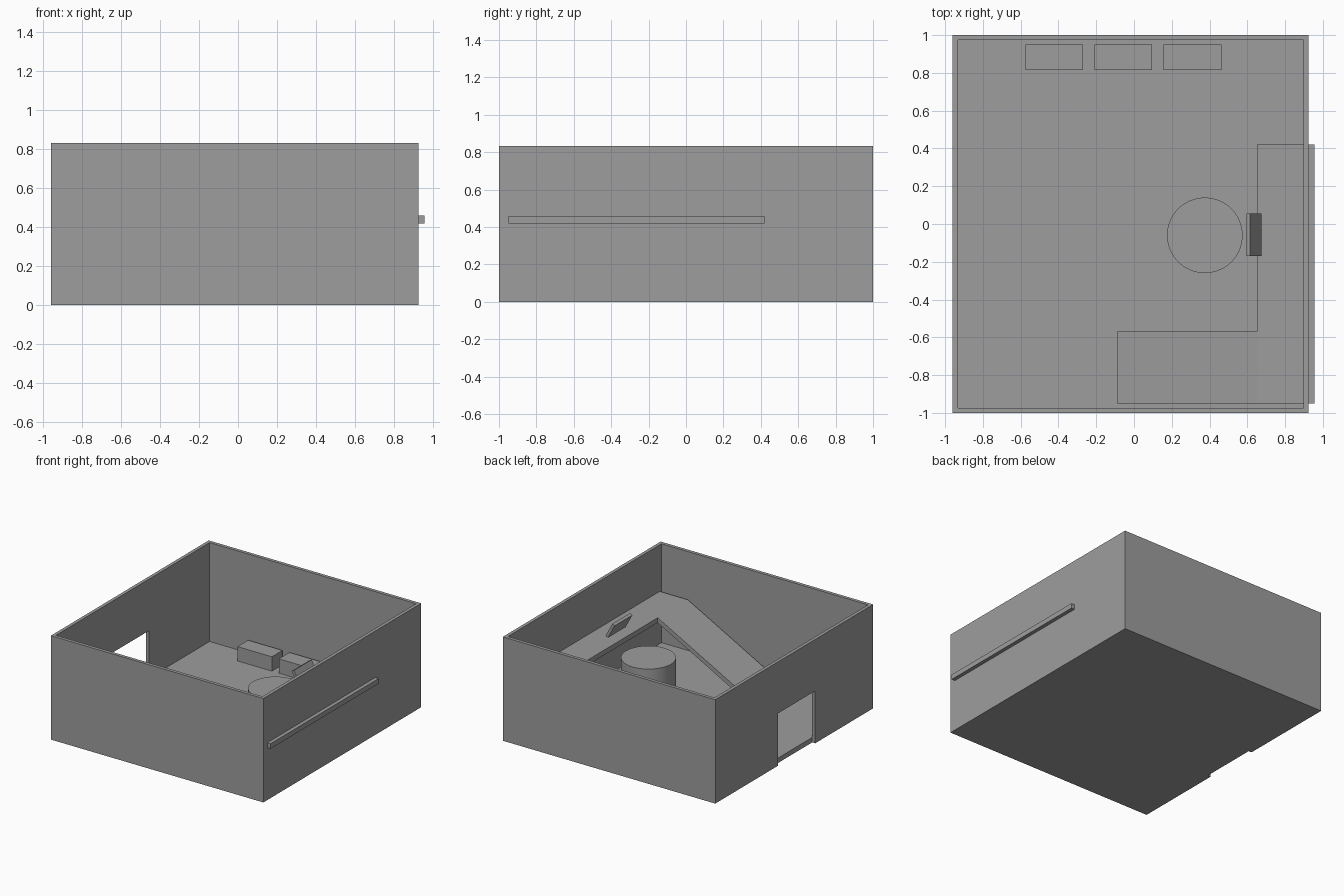
import bpy
import bmesh
from math import radians
from mathutils import Matrix

cube = bpy.data.objects.get("Cube")
if cube:
    bpy.data.objects.remove(cube, do_unlink=True)

# Single plain grey
grey = bpy.data.materials.new("plain grey")
grey.use_nodes = True
colour = (0.34, 0.34, 0.34, 1)
grey.diffuse_color = colour
grey.node_tree.nodes["Principled BSDF"].inputs["Base Color"].default_value = colour


def finish(name, bm):
    bmesh.ops.recalc_face_normals(bm, faces=bm.faces)
    mesh = bpy.data.meshes.new(name)
    bm.to_mesh(mesh)
    bm.free()
    mesh.materials.append(grey)
    ob = bpy.data.objects.new(name, mesh)
    bpy.context.collection.objects.link(ob)
    return ob


def box(name, x, y, z):
    """Box from (low, high) pairs on each axis."""
    bm = bmesh.new()
    bmesh.ops.create_cube(bm, size=1)
    for v in bm.verts:
        for axis, (low, high) in enumerate((x, y, z)):
            v.co[axis] = high if v.co[axis] > 0 else low
    return finish(name, bm)


WALL, FLOOR, TOP = 0.027, 0.04, 0.833
X0, X1, Y0, Y1 = -0.96, 0.925, -1.0, 1.0
IN_X, IN_Y = (X0 + WALL, X1 - WALL), (Y0 + WALL, Y1 - WALL)

# Open room shell: a block hollowed out, with a doorway in one side wall
room = box("room_shell", (X0, X1), (Y0, Y1), (0, TOP))
cutters = [
    box("room_hollow_cutter", IN_X, IN_Y, (FLOOR, TOP + 0.2)),
    box("doorway_cutter", (X0 - 0.1, IN_X[0]), (-0.266, 0.203), (-0.1, 0.42)),
]
for cutter in cutters:
    cutter.hide_render = True
    cutter.hide_viewport = True
    cutter.display_type = 'WIRE'
    mod = room.modifiers.new(cutter.name, 'BOOLEAN')
    mod.operation = 'DIFFERENCE'
    mod.solver = 'EXACT'
    mod.object = cutter
# Apply the cuts, then drop the cutters
bpy.context.view_layer.update()
cut_mesh = bpy.data.meshes.new_from_object(
    room.evaluated_get(bpy.context.evaluated_depsgraph_get()))
room.modifiers.clear()
room.data = cut_mesh
for cutter in cutters:
    bpy.data.objects.remove(cutter, do_unlink=True)

# L-shaped counter: level along the side wall, its short arm ramps to the floor
THICK, HIGH, LOW = 0.04, 0.46, 0.065
INNER, END, FRONT, ARM = 0.65, -0.09, -0.95, -0.57
outline = [
    (0.955, FRONT, HIGH), (0.955, ARM, HIGH), (0.955, 0.42, HIGH),
    (INNER, 0.42, HIGH), (INNER, ARM, HIGH), (END, ARM, LOW),
    (END, FRONT, LOW), (INNER, FRONT, HIGH),
]
bm = bmesh.new()
v = [bm.verts.new(p) for p in outline]
panels = [bm.faces.new([v[i] for i in ids])
          for ids in ((0, 1, 4, 7), (1, 2, 3, 4), (7, 4, 5, 6))]
extruded = bmesh.ops.extrude_face_region(bm, geom=panels, use_keep_orig=True)["geom"]
bmesh.ops.translate(bm, vec=(0, 0, -THICK),
                    verts=[g for g in extruded if isinstance(g, bmesh.types.BMVert)])
finish("corner_counter", bm)

# Round stool with a smooth side
bm = bmesh.new()
bmesh.ops.create_cone(bm, cap_ends=True, segments=64, radius1=0.2, radius2=0.2,
                      depth=0.41 - FLOOR,
                      matrix=Matrix.Translation((0.375, -0.06, (0.41 + FLOOR) / 2)))
for f in bm.faces:
    f.smooth = len(f.verts) == 4
finish("round_stool", bm)

# Tilted screen above the counter edge
bm = bmesh.new()
bmesh.ops.create_cube(bm, size=1, matrix=Matrix.Translation((0.635, -0.058, 0.598))
                      @ Matrix.Rotation(radians(-28), 4, 'Y')
                      @ Matrix.Diagonal((0.023, 0.225, 0.127, 1)))
finish("tilted_screen", bm)

# Row of three low benches along the back wall
for i in range(3):
    left = -0.575 + 0.366 * i
    box(f"low_bench_{i + 1}", (left, left + 0.305), (0.815, 0.95), (FLOOR, 0.155))
